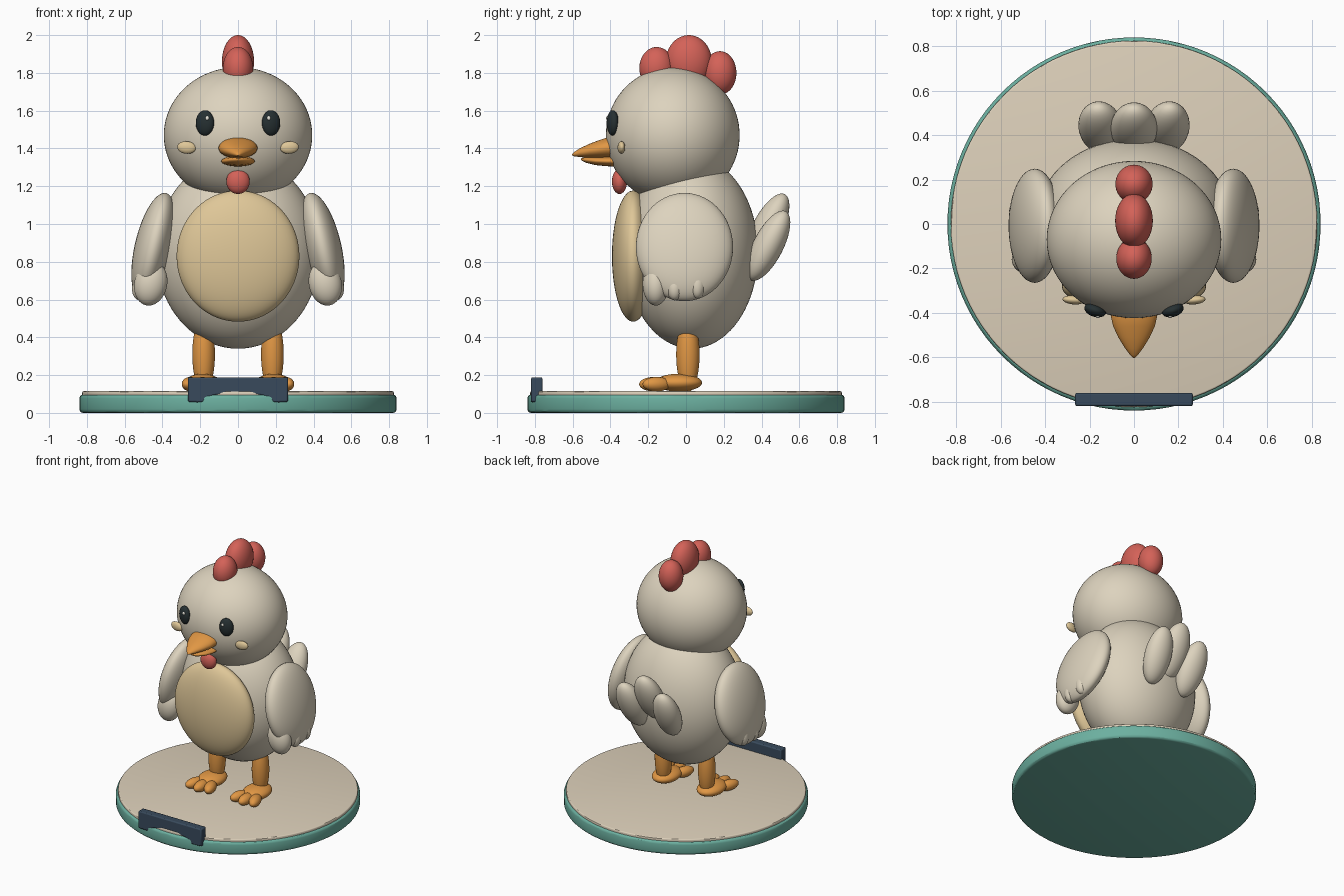
import bpy, bmesh, math
from mathutils import Matrix, Euler, Vector

if "Cube" in bpy.data.objects:
    bpy.data.objects.remove(bpy.data.objects["Cube"])


def material(name, r, g, b):
    lin = lambda c: ((c / 255 + 0.055) / 1.055) ** 2.4
    m = bpy.data.materials.new(name)
    m.diffuse_color = (lin(r), lin(g), lin(b), 1)
    m.use_nodes = True
    m.node_tree.nodes["Principled BSDF"].inputs["Base Color"].default_value = m.diffuse_color
    return m


CREAM = material("cream_feathers", 221, 211, 190)
SAND = material("sand_disc", 221, 208, 186)
TAN = material("tan_belly", 223, 199, 152)
ORANGE = material("orange", 225, 151, 68)
RED = material("red", 212, 98, 88)
EYE = material("eye_black", 38, 48, 50)
TEAL = material("teal_base", 108, 176, 160)
NAVY = material("navy_plate", 56, 74, 92)
WHITE = material("eye_glint", 240, 238, 228)


def finish(bm, name, mat, angle=40):
    bmesh.ops.recalc_face_normals(bm, faces=bm.faces)
    me = bpy.data.meshes.new(name)
    bm.to_mesh(me)
    bm.free()
    me.materials.append(mat)
    ob = bpy.data.objects.new(name, me)
    bpy.context.collection.objects.link(ob)
    bpy.ops.object.select_all(action='DESELECT')
    bpy.context.view_layer.objects.active = ob
    ob.select_set(True)
    bpy.ops.object.shade_smooth_by_angle(angle=math.radians(angle))
    return ob


def ball(name, mat, c, r, rot=(0, 0, 0), seg=40):
    """Ellipsoid with centre c, radii r and rotation in degrees."""
    bm = bmesh.new()
    e = Euler([math.radians(a) for a in rot])
    bmesh.ops.create_uvsphere(bm, u_segments=seg, v_segments=seg * 5 // 8, radius=1,
                              matrix=Matrix.LocRotScale(Vector(c), e, Vector(r)))
    return finish(bm, name, mat, 80)


def pair(name, mat, c, r, rot=(0, 0, 0), seg=32):
    """Mirrored left and right ellipsoids."""
    ball(name + "_right", mat, c, r, rot, seg)
    ball(name + "_left", mat, (-c[0], c[1], c[2]), r, (rot[0], -rot[1], -rot[2]), seg)


def disc(name, mat, radius, z0, z1, bevel):
    bm = bmesh.new()
    bmesh.ops.create_cone(bm, cap_ends=True, segments=96, radius1=radius, radius2=radius,
                          depth=z1 - z0, matrix=Matrix.Translation((0, 0, (z0 + z1) / 2)))
    rims = [e for e in bm.edges if abs(e.verts[0].co.z - e.verts[1].co.z) < 1e-5]
    bmesh.ops.bevel(bm, geom=rims, offset=bevel, segments=3, profile=0.5, affect='EDGES')
    return finish(bm, name, mat, 30)


def beak(name, rings, seg=32):
    """Loft along y from rings of (y, centre z, half width, half height)."""
    bm = bmesh.new()
    loops = [[bm.verts.new((w * math.cos(2 * math.pi * i / seg), y,
                            z + h * math.sin(2 * math.pi * i / seg))) for i in range(seg)]
             for y, z, w, h in rings]
    for a, b in zip(loops, loops[1:]):
        for i in range(seg):
            j = (i + 1) % seg
            bm.faces.new((a[i], a[j], b[j], b[i]))
    bm.faces.new(loops[0])
    bm.faces.new(loops[-1])
    return finish(bm, name, ORANGE, 60)


# Display base
disc("base", TEAL, 0.84, 0.0, 0.097, 0.02)
disc("base_top", SAND, 0.825, 0.08, 0.115, 0.008)

# Front plate with an arched lower edge
half = [(0.265, 0.188), (0.265, 0.058), (0.185, 0.055), (0.165, 0.075), (0.13, 0.092), (0.07, 0.1)]
outline = half + [(-x, z) for x, z in reversed(half)]
bm = bmesh.new()
face = bm.faces.new([bm.verts.new((x, -0.82, z)) for x, z in outline])
ext = bmesh.ops.extrude_face_region(bm, geom=[face])
bmesh.ops.translate(bm, vec=(0, 0.06, 0), verts=[v for v in ext["geom"] if isinstance(v, bmesh.types.BMVert)])
plate = finish(bm, "front_plate", NAVY, 30)
bev = plate.modifiers.new("soft_edges", 'BEVEL')
bev.width, bev.segments = 0.008, 2

# Body, head and belly patch
ball("body", CREAM, (0, 0.03, 0.85), (0.435, 0.352, 0.51), seg=64)
ball("head", CREAM, (0, -0.07, 1.47), (0.393, 0.354, 0.36), seg=64)
ball("belly_patch", TAN, (0, -0.28, 0.83), (0.325, 0.112, 0.347), seg=56)

# Comb and wattle
ball("comb_front", RED, (0, -0.155, 1.825), (0.08, 0.092, 0.112))
ball("comb_middle", RED, (0, 0.015, 1.86), (0.085, 0.122, 0.14))
ball("comb_back", RED, (0, 0.18, 1.8), (0.084, 0.087, 0.115))
ball("wattle", RED, (0, -0.352, 1.225), (0.062, 0.04, 0.066))

# Eyes, glints and cheeks
pair("eye", EYE, (0.175, -0.388, 1.535), (0.05, 0.03, 0.067), (0, 0, 18))
pair("eye_glint", WHITE, (0.163, -0.416, 1.56), (0.01, 0.007, 0.012), seg=16)
pair("cheek", TAN, (0.272, -0.342, 1.405), (0.05, 0.02, 0.033), (0, -5, 5))

# Beak
beak("upper_beak", [(-0.33, 1.405, 0.104, 0.058), (-0.42, 1.402, 0.103, 0.055),
                    (-0.46, 1.396, 0.094, 0.048), (-0.51, 1.388, 0.071, 0.037),
                    (-0.56, 1.378, 0.04, 0.024), (-0.59, 1.37, 0.017, 0.012),
                    (-0.604, 1.366, 0.003, 0.003)])
beak("lower_beak", [(-0.33, 1.333, 0.09, 0.03), (-0.42, 1.332, 0.088, 0.026),
                    (-0.48, 1.334, 0.07, 0.022), (-0.53, 1.339, 0.04, 0.015),
                    (-0.557, 1.343, 0.004, 0.004)])

# Wings with feather tips
pair("wing", CREAM, (0.447, -0.008, 0.878), (0.1, 0.257, 0.293), (0, -13, 0), seg=48)
pair("wing_tip_front", CREAM, (0.462, -0.16, 0.685), (0.087, 0.07, 0.118), (0, -12, 0))
pair("wing_tip_middle", CREAM, (0.51, -0.06, 0.67), (0.05, 0.045, 0.075), (0, -12, 0))
pair("wing_tip_back", CREAM, (0.51, 0.06, 0.69), (0.05, 0.045, 0.085), (0, -12, 0))

# Tail feathers
ball("tail_middle", CREAM, (0, 0.43, 0.975), (0.105, 0.08, 0.205), (-27, 0, 0))
pair("tail_side", CREAM, (0.15, 0.435, 0.885), (0.1, 0.08, 0.205), (-27, 4, 0))

# Legs and feet with three toes
pair("leg", ORANGE, (0.182, 0.01, 0.31), (0.06, 0.062, 0.2))
pair("foot", ORANGE, (0.188, -0.04, 0.16), (0.092, 0.125, 0.047))
for label, off in (("inner", -1), ("middle", 0), ("outer", 1)):
    pair("toe_" + label, ORANGE, (0.188 + 0.065 * off, -0.155 - 0.015 * (off == 0), 0.152),
         (0.04, 0.078, 0.038), (0, 0, 18 * off), seg=24)
